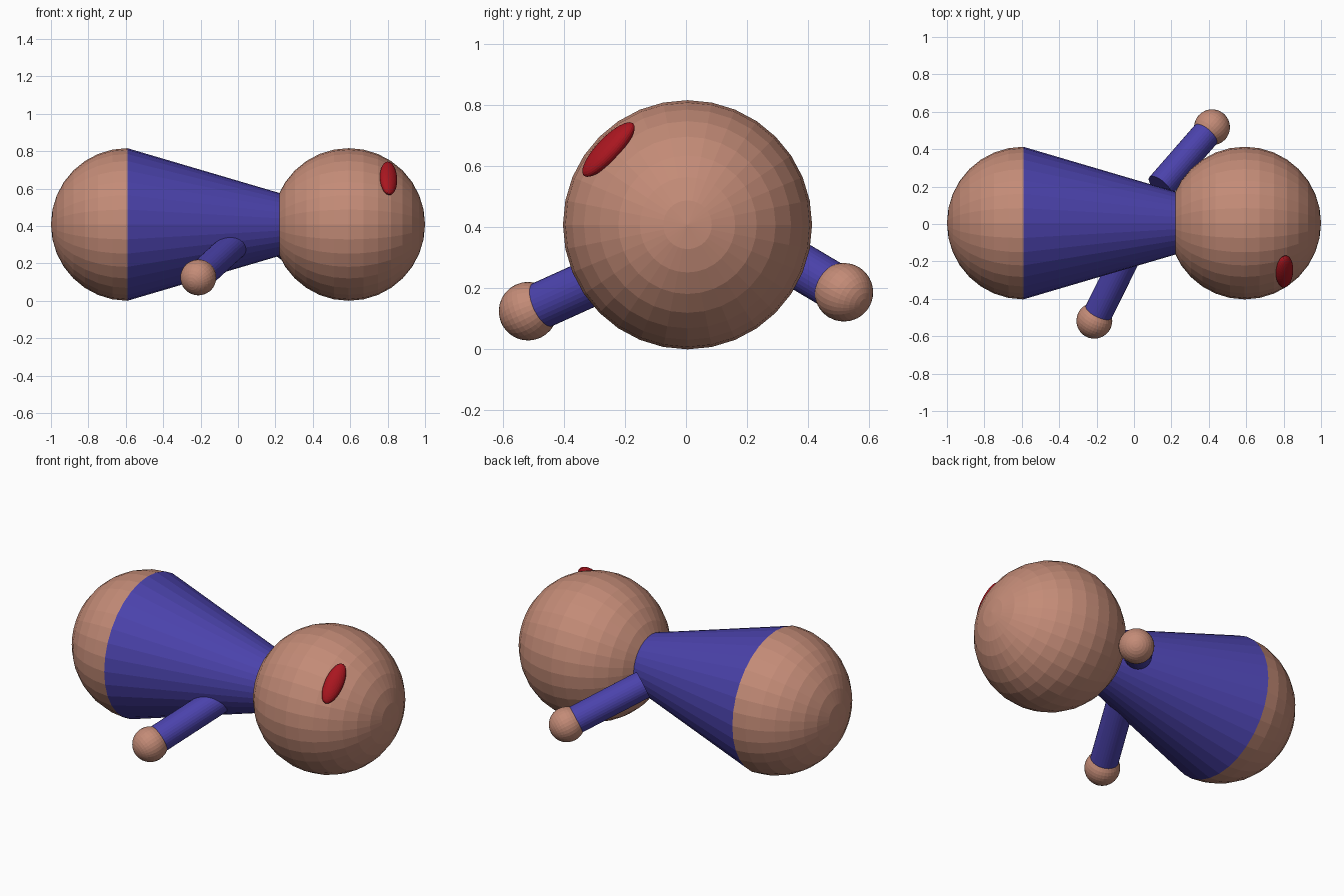
import bpy, bmesh
from mathutils import Vector, Matrix

if "Cube" in bpy.data.objects:
    bpy.data.objects.remove(bpy.data.objects["Cube"])


def material(name, rgb):
    m = bpy.data.materials.new(name)
    m.diffuse_color = (*rgb, 1)
    m.use_nodes = True
    m.node_tree.nodes["Principled BSDF"].inputs["Base Color"].default_value = m.diffuse_color
    return m


SKIN = material("skin", (0.55, 0.26, 0.185))
BLUE = material("blue", (0.07, 0.055, 0.41))
RED = material("red", (0.40, 0.008, 0.014))


def finish(name, bm, mat, matrix):
    bm.transform(matrix)
    mesh = bpy.data.meshes.new(name)
    bm.to_mesh(mesh)
    bm.free()
    mesh.materials.append(mat)
    ob = bpy.data.objects.new(name, mesh)
    bpy.context.collection.objects.link(ob)
    return ob


def aim(direction):
    """Rotation taking local z to the given direction."""
    return Vector(direction).to_track_quat('Z', 'Y').to_matrix().to_4x4()


def ball(name, centre, radius, axis, mat, half=False):
    bm = bmesh.new()
    bmesh.ops.create_uvsphere(bm, u_segments=32, v_segments=16, radius=radius)
    if half:  # keep only the half behind the axis direction
        bmesh.ops.delete(bm, geom=[v for v in bm.verts if v.co.z > 1e-4], context='VERTS')
    return finish(name, bm, mat, Matrix.Translation(centre) @ aim(axis))


def tube(name, start, end, r1, r2, mat):
    start, end = Vector(start), Vector(end)
    axis = end - start
    bm = bmesh.new()
    bmesh.ops.create_cone(bm, cap_ends=True, segments=32, radius1=r1, radius2=r2,
                          depth=axis.length)
    return finish(name, bm, mat, Matrix.Translation((start + end) / 2) @ aim(axis))


R, Y, X = 0.408, 0.005, 0.592

# Lying body: rounded base, tapered torso, round head
ball("base", (-X, Y, R), R, (1, 0, 0), SKIN, half=True)
tube("torso", (-X, Y, R), (0.30, Y, R), R, 0.145, BLUE)
ball("head", (X, Y, R), R, (1, 0, 0), SKIN)

# Arms with round hands: shoulder, hand
for side, shoulder, hand in (
        ("front", (-0.02, -0.13, 0.30), (-0.212, -0.517, 0.125)),
        ("back", (0.14, 0.20, 0.375), (0.417, 0.517, 0.187))):
    tube(side + "_arm", shoulder, hand, 0.077, 0.077, BLUE)
    ball(side + "_hand", hand, 0.096, Vector(hand) - Vector(shoulder), SKIN)

# Flattened oval spot on the head
n = Vector((0.51, -0.62, 0.59)).normalized()
u = Vector((0, -n.z, n.y)).normalized() * -1
w = u.cross(n)
rot = Matrix((w, u, n)).transposed().to_4x4()
bm = bmesh.new()
bmesh.ops.create_uvsphere(bm, u_segments=32, v_segments=16, radius=1)
finish("mouth", bm, RED, Matrix.Translation(Vector((X, Y, R)) + n * 0.416)
       @ rot @ Matrix.Diagonal((0.05, 0.118, 0.034, 1)))
